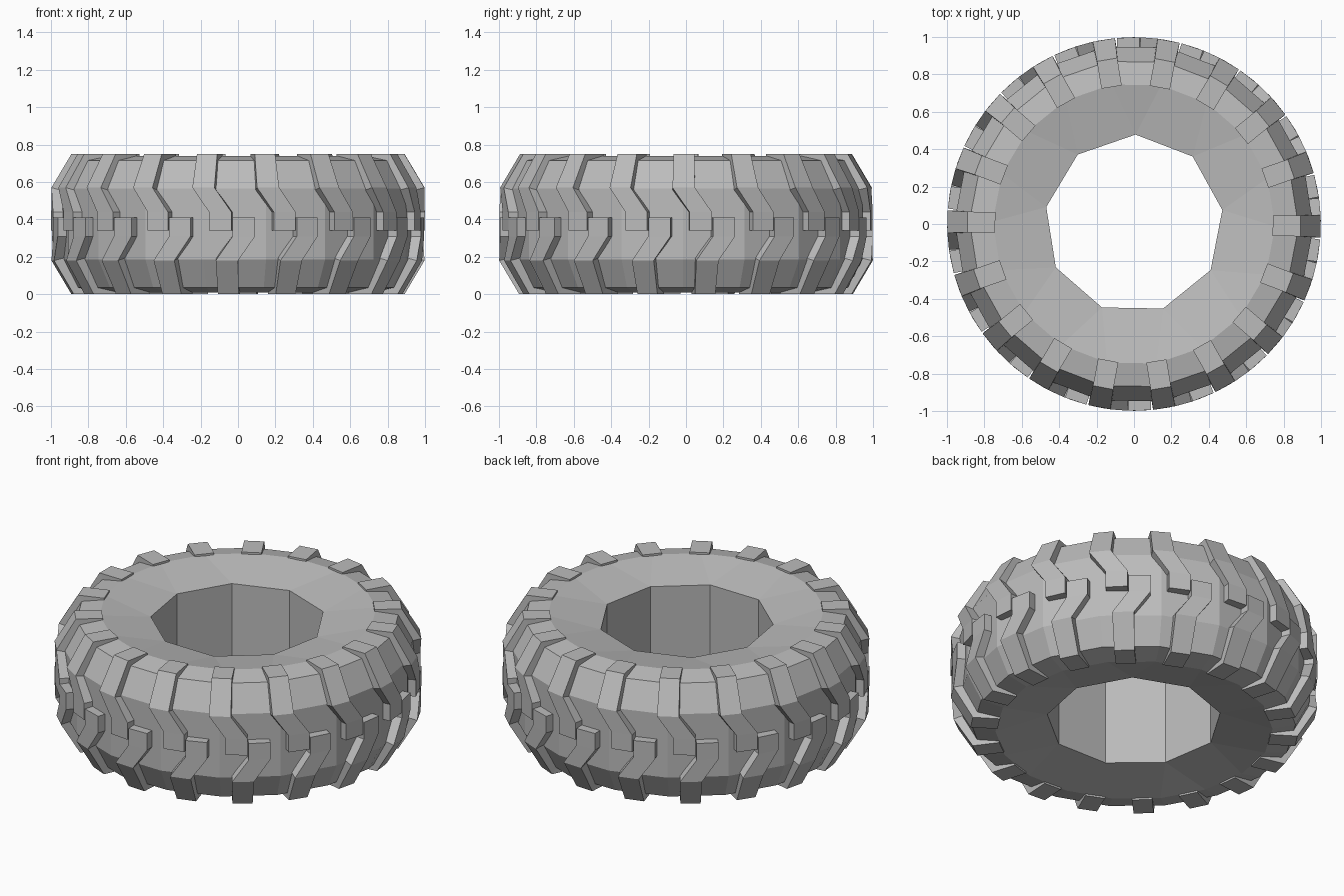
import bpy, bmesh
from math import cos, sin, radians
from mathutils import Vector

old = bpy.data.objects.get("Cube")
if old:
    bpy.data.objects.remove(old, do_unlink=True)

HEIGHT = 0.75
COUNT = 18                 # body facets, and tread blocks per side
STEP = 360 / COUNT

rubber = bpy.data.materials.new("grey_rubber")
rubber.use_nodes = True
GREY = (0.5, 0.5, 0.5, 1)
rubber.diffuse_color = GREY
bsdf = rubber.node_tree.nodes["Principled BSDF"]
bsdf.inputs["Base Color"].default_value = GREY
bsdf.inputs["Roughness"].default_value = 0.8


def polar(r, deg, z, side=0.0):
    """Point at radius r, shifted sideways along the tangent."""
    c, s = cos(radians(deg)), sin(radians(deg))
    return Vector((r * c - side * s, r * s + side * c, z))


def finish(bm, name):
    bmesh.ops.recalc_face_normals(bm, faces=bm.faces)
    mesh = bpy.data.meshes.new(name)
    bm.to_mesh(mesh)
    bm.free()
    mesh.materials.append(rubber)
    obj = bpy.data.objects.new(name, mesh)
    bpy.context.collection.objects.link(obj)
    return obj


def build_carcass():
    # Outer shell: a faceted ring with sloped shoulders
    half = [(0.755, 0.01), (0.88, 0.035), (0.96, 0.185)]
    profile = half + [(r, HEIGHT - z) for r, z in reversed(half)]
    bm = bmesh.new()
    rings = [[bm.verts.new(polar(r, 79 + STEP * i, z)) for i in range(COUNT)]
             for r, z in profile]
    for a, b in zip(rings, rings[1:]):
        for i in range(COUNT):
            j = (i + 1) % COUNT
            bm.faces.new((a[i], a[j], b[j], b[i]))
    # Nine-sided hole joined to the shell by dished side walls
    n = COUNT // 2
    holes = []
    for z, rim in ((0.065, rings[0]), (HEIGHT - 0.065, rings[-1])):
        hole = [bm.verts.new(polar(0.478, 89 + 2 * STEP * k, z)) for k in range(n)]
        for k in range(n):
            bm.faces.new((hole[k], rim[2 * k], rim[2 * k + 1]))
            bm.faces.new((hole[k], rim[2 * k + 1],
                          rim[(2 * k + 2) % COUNT], hole[(k + 1) % n]))
        holes.append(hole)
    for k in range(n):
        m = (k + 1) % n
        bm.faces.new((holes[0][k], holes[0][m], holes[1][m], holes[1][k]))
    return finish(bm, "tire_body")


def build_treads(name, start, upper):
    # Stations along a block: angle shift, outer r and z, inner r and z
    stations = [(-5.2, 0.742, 0.0, 0.742, 0.05),
                (-5.2, 0.89, 0.0, 0.84, 0.06),
                (-5.2, 0.997, 0.18, 0.92, 0.2),
                (0, 0.997, 0.31, 0.92, 0.31),
                (0, 0.997, 0.41, 0.92, 0.41)]
    bm = bmesh.new()
    for k in range(COUNT):
        loops = []
        for shift, ro, zo, ri, zi in stations:
            if upper:
                zo, zi = HEIGHT - zo, HEIGHT - zi
            deg = start + STEP * k + shift
            w = 0.06 if ro > 0.95 else 0.055
            loops.append([bm.verts.new(polar(r, deg, z, s)) for r, z, s in
                          ((ro, zo, -w), (ro, zo, w), (ri, zi, w), (ri, zi, -w))])
        for a, b in zip(loops, loops[1:]):
            for i in range(4):
                j = (i + 1) % 4
                bm.faces.new((a[i], a[j], b[j], b[i]))
        bm.faces.new(loops[0])
        bm.faces.new(loops[-1])
    return finish(bm, name)


build_carcass()
build_treads("lower_tread_blocks", -88.2, False)
build_treads("upper_tread_blocks", -95.5, True)
